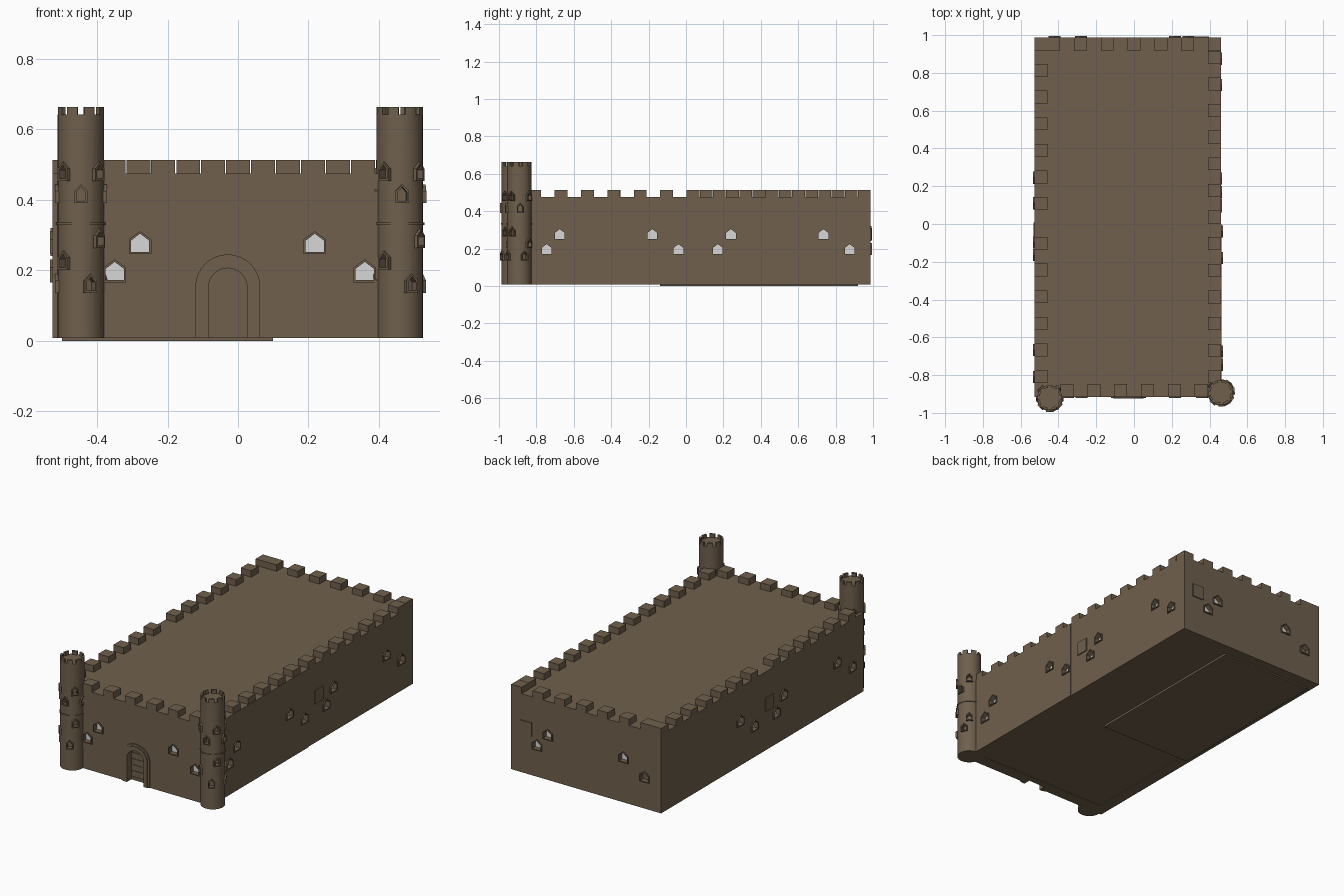
import bpy, bmesh, math
from mathutils import Matrix, Vector

if "Cube" in bpy.data.objects:
    bpy.data.objects.remove(bpy.data.objects["Cube"])


def material(name, rgb):
    m = bpy.data.materials.new(name)
    m.diffuse_color = (*rgb, 1)
    m.use_nodes = True
    m.node_tree.nodes["Principled BSDF"].inputs["Base Color"].default_value = m.diffuse_color
    return m


STONE = material("brown stone", (0.16, 0.117, 0.075))
PANE = material("pale window", (0.68, 0.68, 0.68))


def finish(name, bm, mat):
    bmesh.ops.recalc_face_normals(bm, faces=bm.faces)
    me = bpy.data.meshes.new(name)
    bm.to_mesh(me)
    bm.free()
    me.materials.append(mat)
    ob = bpy.data.objects.new(name, me)
    bpy.context.collection.objects.link(ob)
    return ob


def box(bm, x0, x1, y0, y1, z0, z1):
    m = Matrix.Translation(((x0 + x1) / 2, (y0 + y1) / 2, (z0 + z1) / 2))
    bmesh.ops.create_cube(bm, size=1, matrix=m @ Matrix.Diagonal((x1 - x0, y1 - y0, z1 - z0, 1)))


def box_object(name, *dims, mat=STONE):
    bm = bmesh.new()
    box(bm, *dims)
    return finish(name, bm, mat)


def prism(bm, pts, y0, y1, M):
    """Solid from an x/z outline, between depths y0 and y1 in the wall's frame."""
    a = [bm.verts.new(M @ Vector((x, y0, z))) for x, z in pts]
    b = [bm.verts.new(M @ Vector((x, y1, z))) for x, z in pts]
    bm.faces.new(a)
    bm.faces.new(b[::-1])
    for i in range(len(pts)):
        j = (i + 1) % len(pts)
        bm.faces.new((a[i], b[i], b[j], a[j]))


def ring(bm, outer, inner, y0, y1, M, closed=True):
    """Frame between two outlines with the same number of points."""
    loops = [[bm.verts.new(M @ Vector((x, y, z))) for x, z in p]
             for p, y in ((outer, y0), (inner, y0), (inner, y1), (outer, y1))]
    n = len(outer)
    for i in range(n if closed else n - 1):
        j = (i + 1) % n
        for k in range(4):
            p, q = loops[k], loops[(k + 1) % 4]
            bm.faces.new((p[i], p[j], q[j], q[i]))
    if not closed:
        for e in (0, n - 1):
            bm.faces.new([l[e] for l in loops])


def house(x, z, w, h, g=0.0):
    """Pointed window outline with base z, grown by g."""
    a = w / 2 + g
    return [(x - a, z - g), (x + a, z - g), (x + a, z + h * 0.62 + g * 0.6),
            (x, z + h + g * 1.2), (x - a, z + h * 0.62 + g * 0.6)]


def arch(x, r, zc, z0, n=20):
    pts = [(x + r * math.cos(math.pi * i / n), zc + r * math.sin(math.pi * i / n)) for i in range(n + 1)]
    return [(x + r, z0)] + pts + [(x - r, z0)]


def cut(ob, bm):
    c = finish("cutter", bm, STONE)
    c.hide_render = True
    mod = ob.modifiers.new("holes", 'BOOLEAN')
    mod.object, mod.operation, mod.solver = c, 'DIFFERENCE', 'EXACT'
    bpy.context.view_layer.objects.active = ob
    bpy.ops.object.modifier_apply(modifier=mod.name)
    bpy.data.objects.remove(c)


def wall_frame(x, y, deg):
    return Matrix.Translation((x, y, 0)) @ Matrix.Rotation(math.radians(deg), 4, 'Z')


def add_windows(name, ob, M, spots, w=0.052, h=0.052):
    """Cut windows, add frames and pale panes. spots: (offset along wall, base z, has pane)."""
    cutter, frames, panes, blind = (bmesh.new() for _ in range(4))
    for s, z, pale in spots:
        prism(cutter, house(s, z, w, h), -0.05, 0.03, M)
        ring(frames, house(s, z, w, h, 0.006), house(s, z, w, h), -0.007, 0.005, M)
        prism(panes if pale else blind, house(s, z, w, h), 0.022, 0.029, M)
    cut(ob, cutter)
    finish(name + "_window_frames", frames, STONE)
    for bm, label, mat in ((panes, "_panes", PANE), (blind, "_blind_panes", STONE)):
        if bm.faces:
            finish(name + label, bm, mat)
        else:
            bm.free()


XL, XR, YF, YB, Z0, ZT, T = -0.527, 0.46, -0.915, 0.987, 0.008, 0.475, 0.07
HI, LO = 0.252, 0.172

# Walls
front = box_object("front_wall", XL, XR, YF, YF + T, Z0, ZT)
back = box_object("back_wall", XL, XR, YB - T, YB, Z0, ZT)
left = box_object("left_wall", XL, XL + T, YF + T, YB - T, Z0, ZT)
right_f = box_object("right_wall_front", XR - T, XR + 0.004, YF + T, 0, Z0, ZT)
right_b = box_object("right_wall_back", XR - T, XR, 0, YB - T, Z0, ZT)

# Roof deck and floor
box_object("roof_deck", XL + T, XR - T, YF + T, YB - T, ZT - 0.03, ZT)
box_object("floor", XL + T, XR - T, YF + T, YB - T, 0.012, 0.03)
box_object("floor_plate", -0.5, 0.1, -0.14, 0.92, 0, 0.012)

# Battlements
bm = bmesh.new()
D, P, ZM = 0.068, 0.1417, 0.513
for k in range(6):
    x = -0.388 + P * k
    box(bm, x, x + D, YF, YF + D, ZT, ZM)
for k in range(-1, 6):
    x = -0.317 + P * k
    box(bm, XL if k < 0 else x, min(x + D, XR), YB - D, YB, ZT, ZM)
for k in range(13):
    y = 0.917 - 0.141 * k
    box(bm, XR - D, XR, y - D, y, ZT, ZM)
for start in (0.847, -0.069):
    for k in range(6):
        y = start - 0.141 * k
        box(bm, XL, XL + D, y - D, y, ZT, ZM)
finish("battlements", bm, STONE)

# Arched doorway with stacked boards
MF, MR, MB, ML = (wall_frame(0, YF, 0), wall_frame(XR, 0, 90), wall_frame(0, YB, 180), wall_frame(XL, 0, -90))
DX = -0.029
bm = bmesh.new()
prism(bm, arch(DX, 0.055, 0.151, -0.02), -0.05, 0.04, MF)
cut(front, bm)
bm = bmesh.new()
ring(bm, arch(DX, 0.092, 0.153, Z0), arch(DX, 0.079, 0.153, Z0), -0.006, 0.003, MF, False)
ring(bm, arch(DX, 0.079, 0.153, Z0), arch(DX, 0.055, 0.151, Z0), -0.010, 0.003, MF, False)
finish("door_arch", bm, STONE)
bm = bmesh.new()
for k in range(11):
    z = Z0 + 0.018 * k
    dy = 0.003 * (k % 2)
    box(bm, DX - 0.058, DX + 0.058, YF + 0.032 + dy, YF + 0.05, z, z + 0.018)
finish("door_boards", bm, STONE)

# Wall windows (offsets run to the right as seen from outside)
add_windows("front", front, MF, [(-0.278, HI, 1), (0.218, HI, 1), (-0.35, LO, 1), (0.36, LO, 1)])
add_windows("right_front", right_f, wall_frame(XR + 0.004, 0, 90),
            [(-0.745, LO, 1), (-0.675, HI, 1), (-0.18, HI, 1), (-0.04, LO, 1)])
add_windows("right_back", right_b, MR, [(0.17, LO, 1), (0.24, HI, 1), (0.735, HI, 1), (0.875, LO, 1)])
add_windows("left", left, ML, [(-y, z, 1) for y, z in
            ((0.245, HI), (0.11, LO), (-0.097, LO), (-0.165, HI), (-0.667, HI), (-0.81, LO))])
add_windows("back", back, MB, [(-0.218, HI, 1), (-0.288, LO, 1), (0.28, HI, 1), (0.42, LO, 0)])

# Plain square plates on three walls
bm = bmesh.new()
for M, s in ((MR, 0.098), (ML, 0.03), (MB, -0.36)):
    prism(bm, [(s - 0.038, 0.24), (s + 0.038, 0.24), (s + 0.038, 0.32), (s - 0.038, 0.32)], -0.006, 0.002, M)
finish("square_plates", bm, STONE)

# Corner towers
R, DECK, TOP = 0.066, 0.642, 0.663


def cylinder(name, cx, cy, r, z0, z1):
    bm = bmesh.new()
    bmesh.ops.create_cone(bm, cap_ends=True, segments=32, radius1=r, radius2=r, depth=z1 - z0,
                          matrix=Matrix.Translation((cx, cy, (z0 + z1) / 2)))
    return finish(name, bm, STONE)


for side, cx, cy, turn in (("left", -0.446, -0.92, 0), ("right", 0.459, -0.892, 6)):
    name = side + "_tower"
    tower = cylinder(name, cx, cy, R, Z0, DECK)
    belt = cylinder(name + "_belt", cx, cy, R + 0.004, 0.328, 0.336)
    cutter, frames, blind = bmesh.new(), bmesh.new(), bmesh.new()
    for deg, z in ((-45, 0.46), (47, 0.46), (135, 0.46), (-135, 0.46), (0, 0.397), (90, 0.397), (-90, 0.397),
                   (50, 0.27), (-45, 0.208), (-130, 0.27), (135, 0.208), (23, 0.142), (-90, 0.142), (110, 0.142)):
        M = wall_frame(cx, cy, deg + turn) @ Matrix.Translation((0, -R, 0))
        prism(cutter, house(0, z, 0.026, 0.04), -0.03, 0.018, M)
        ring(frames, house(0, z, 0.026, 0.04, 0.006), house(0, z, 0.026, 0.04), -0.008, 0.008, M)
    cut(tower, cutter)
    blind.free()
    finish(name + "_window_frames", frames, STONE)
    # Ring of eight tower merlons
    bm = bmesh.new()
    flat = Matrix.Translation((cx, cy, 0)) @ Matrix.Rotation(math.pi / 2, 4, 'X')
    for k in range(8):
        a = [math.radians(45 * k + turn + 22.5 + d) for d in (-14, -7, 0, 7, 14)]
        pts = [(R * math.cos(t), R * math.sin(t)) for t in a] + \
              [(0.054 * math.cos(t), 0.054 * math.sin(t)) for t in reversed(a)]
        prism(bm, pts, DECK - 0.002, TOP, Matrix.Translation((cx, cy, 0)) @ Matrix(
            ((1, 0, 0, 0), (0, 0, 1, 0), (0, 1, 0, 0), (0, 0, 0, 1))))
    finish(name + "_merlons", bm, STONE)
    for ob in (tower, belt):
        bpy.ops.object.select_all(action='DESELECT')
        ob.select_set(True)
        bpy.context.view_layer.objects.active = ob
        bpy.ops.object.shade_smooth_by_angle(angle=math.radians(30))
